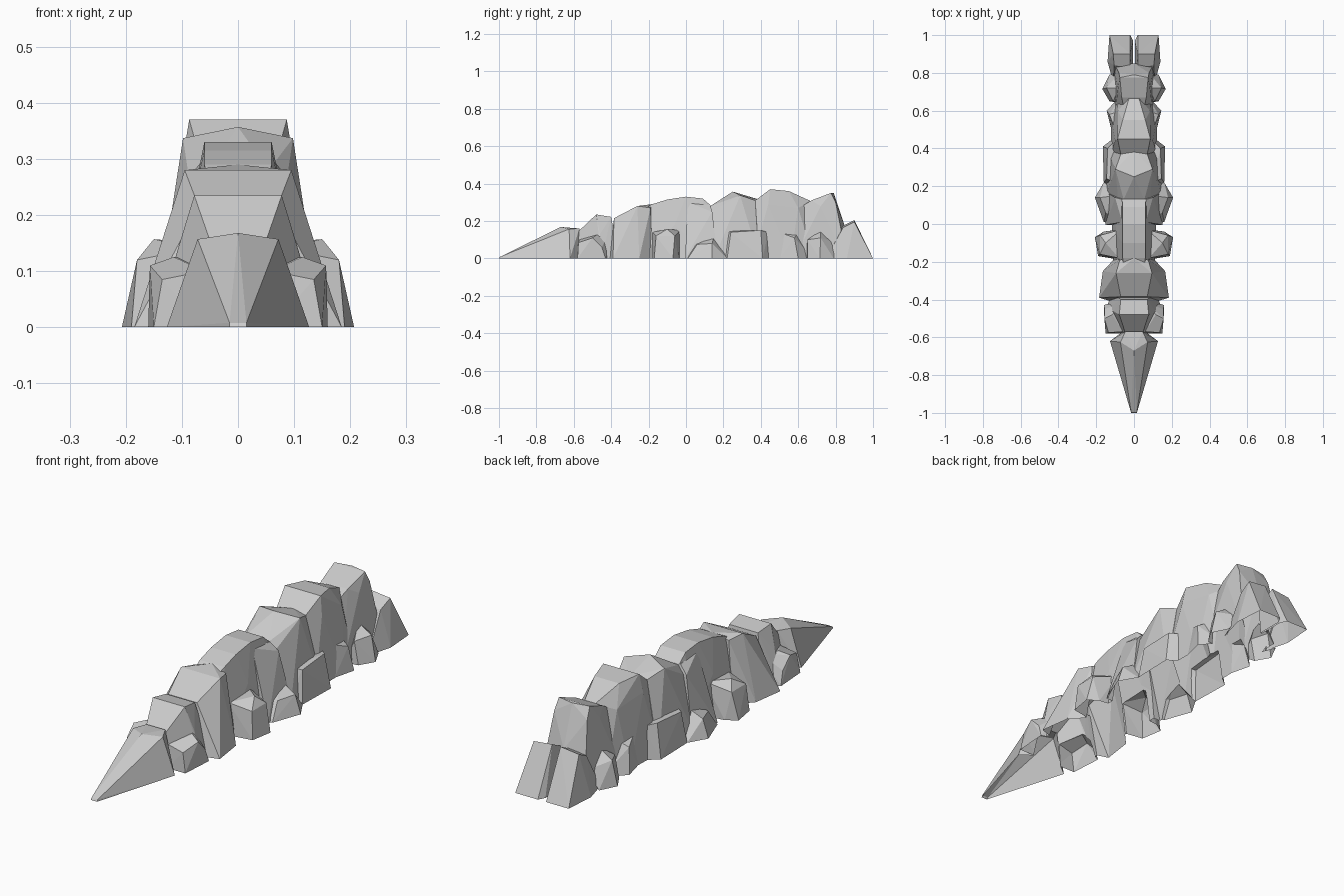
import bpy, bmesh

if "Cube" in bpy.data.objects:
    bpy.data.objects.remove(bpy.data.objects["Cube"])

rocks = bpy.data.collections.new("rock_blocks")
bpy.context.scene.collection.children.link(rocks)


def hull(bm, pts):
    """Convex faceted rock."""
    vs = [bm.verts.new(p) for p in pts]
    res = bmesh.ops.convex_hull(bm, input=vs)
    junk = {v for k in ("geom_interior", "geom_unused") for v in res[k]
            if isinstance(v, bmesh.types.BMVert)}
    bmesh.ops.delete(bm, geom=list(junk), context="VERTS")


def finish(name, bm, col):
    bmesh.ops.recalc_face_normals(bm, faces=bm.faces[:])
    me = bpy.data.meshes.new(name)
    bm.to_mesh(me)
    bm.free()
    ob = bpy.data.objects.new(name, me)
    col.objects.link(ob)
    return ob


def spine_rock(name, half, col=rocks):
    """One rock straddling the centre line, from its right half."""
    bm = bmesh.new()
    hull(bm, sorted(set(half) | {(-x, y, z) for x, y, z in half}))
    return finish(name, bm, col)


def flank_rocks(name, pts):
    """A mirrored pair of rocks, one on each side."""
    bm = bmesh.new()
    hull(bm, pts)
    hull(bm, [(-x, y, z) for x, y, z in pts])
    finish(name, bm, rocks)


# Rocks along the ridge, front to back
ridge = spine_rock("rock_ridge", [
    (.015, -1, 0), (.015, -.995, .008), (0, -.67, .168), (.072, -.625, .157),
    (.127, -.62, 0), (.045, -.57, .16), (.06, -.57, 0)],
    bpy.context.scene.collection)
spine_rock("front_rock", [
    (.07, -.59, 0), (.045, -.58, .14), (.078, -.48, .235), (.07, -.40, .222),
    (.145, -.45, 0), (.11, -.46, .13), (.12, -.36, 0)])
spine_rock("front_shoulder", [
    (.12, -.41, 0), (.185, -.39, 0), (.07, -.385, .215), (.095, -.26, .28),
    (0, -.18, .29), (.075, -.19, .27), (.165, -.25, 0), (.10, -.18, 0)])
spine_rock("middle_arch", [
    (.11, -.24, 0), (.055, -.22, .27), (.06, -.18, .29), (.06, -.10, .315),
    (.06, 0, .33), (.06, .09, .32), (.06, .13, .285), (.09, -.06, .18),
    (.10, -.01, 0), (.12, .14, 0)])
spine_rock("middle_rock", [
    (.15, -.005, 0), (.062, .01, .30), (.065, .13, .285), (.10, .14, .25),
    (.15, .17, 0)])
spine_rock("rear_shoulder", [
    (.15, .15, 0), (.055, .13, .28), (.085, .14, .25), (0, .25, .357),
    (.098, .29, .337), (.07, .37, .31), (0, .39, .315), (.14, .39, 0)])
spine_rock("ridge_crest", [
    (.125, .36, 0), (.07, .37, .31), (.087, .45, .37), (.06, .55, .36),
    (.10, .44, .29), (.025, .67, .305), (.085, .60, .27), (.12, .56, 0),
    (.09, .68, 0)])
spine_rock("rear_rock", [
    (.10, .58, 0), (.055, .62, .28), (.065, .67, .31), (.075, .775, .35),
    (.085, .72, .28), (.08, .80, .30), (0, .79, .35), (.10, .84, .1),
    (0, .85, .17), (.11, .85, 0)])

# Lower rocks on both flanks
flank_rocks("front_flank", [
    (.06, -.58, 0), (.15, -.58, 0), (.06, -.57, .10), (.135, -.575, .085),
    (.157, -.50, .11), (.115, -.48, .125), (.16, -.43, 0), (.155, -.45, .06),
    (.07, -.42, .12), (.07, -.40, 0)])
flank_rocks("front_mid_flank", [
    (.07, -.19, 0), (.19, -.17, 0), (.18, -.16, .12), (.08, -.18, .14),
    (.15, -.10, .157), (.207, -.07, 0), (.18, -.06, .12), (.07, -.03, .15),
    (.08, -.03, 0), (.16, -.04, 0)])
flank_rocks("middle_flank", [
    (.08, 0, 0), (.16, .01, 0), (.10, .04, .075), (.15, .06, .075),
    (.207, .14, 0), (.18, .14, .08), (.10, .15, .12), (.16, .22, 0),
    (.09, .22, 0)])
flank_rocks("rear_mid_flank", [
    (.10, .18, 0), (.16, .22, 0), (.145, .24, .14), (.10, .22, .15),
    (.165, .41, 0), (.14, .40, .15), (.10, .44, .14), (.10, .46, 0)])
flank_rocks("rear_flank", [
    (.06, .47, 0), (.12, .50, 0), (.10, .50, .14), (.13, .58, .11),
    (.145, .60, 0), (.07, .60, .14), (.07, .68, 0)])
flank_rocks("rear_edge", [
    (.07, .64, 0), (.13, .65, 0), (.11, .65, .10), (.168, .715, 0),
    (.145, .72, .11), (.08, .72, .15), (.13, .79, 0), (.08, .80, .08)])
flank_rocks("back_end", [
    (.004, .74, 0), (.11, .75, 0), (.02, .83, .17), (.105, .84, .165),
    (.02, .90, .205), (.11, .90, .195), (.14, .86, 0), (.13, 1, 0),
    (.02, 1, 0), (.004, .97, 0)])

# Fuse the blocks into one outer skin and open its underside
mod = ridge.modifiers.new("fuse", "BOOLEAN")
mod.operation = "UNION"
mod.solver = "EXACT"
mod.operand_type = "COLLECTION"
mod.collection = rocks
bpy.context.view_layer.update()
fused = bpy.data.meshes.new_from_object(
    ridge.evaluated_get(bpy.context.evaluated_depsgraph_get()))
ridge.modifiers.clear()
ridge.data = fused
for ob in list(rocks.objects):
    bpy.data.objects.remove(ob)
bm = bmesh.new()
bm.from_mesh(fused)
under = [f for f in bm.faces if all(v.co.z < 0.001 for v in f.verts)]
bmesh.ops.delete(bm, geom=under, context="FACES")
bmesh.ops.dissolve_limit(bm, angle_limit=0.02, verts=bm.verts[:], edges=bm.edges[:])
bm.to_mesh(fused)
bm.free()
